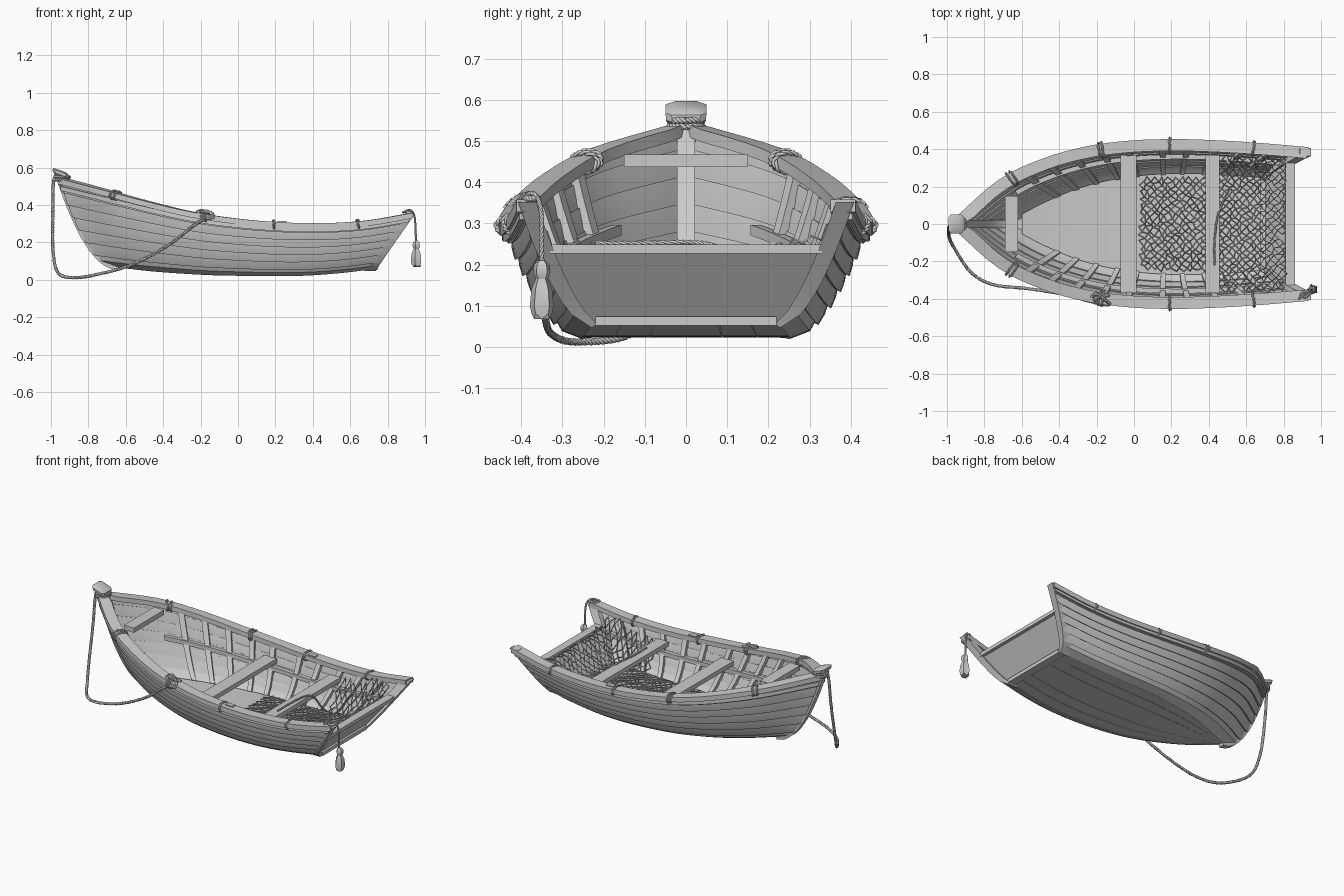
import bpy, bmesh, math, random
from mathutils import Vector as V

if "Cube" in bpy.data.objects:
    bpy.data.objects.remove(bpy.data.objects["Cube"])
random.seed(4)

# Nine stations from bow to stern: bottom edge and sheer edge as (half width, height)
BOT = [(.012, .07), (.10, .05), (.17, .037), (.215, .028), (.24, .025), (.25, .023), (.25, .027), (.24, .04), (.225, .06)]
TOP = [(.016, .535), (.222, .473), (.335, .41), (.40, .355), (.43, .32), (.437, .30), (.43, .295), (.415, .31), (.395, .35)]
BOT = [V((-.64 + .17 * i, *p)) for i, p in enumerate(BOT)]
TOP = [V((-.95 + .235 * i, *p)) for i, p in enumerate(TOP)]


def spline(pts, u):
    """Catmull-Rom through pts, u in 0..1"""
    n = len(pts) - 1
    f = min(max(u, 0), 1) * n
    i = min(int(f), n - 1)
    f -= i
    b, c = pts[i], pts[i + 1]
    a = pts[i - 1] if i else 2 * b - c
    d = pts[i + 2] if i + 2 <= n else 2 * c - b
    return .5 * (2 * b + (c - a) * f + (2 * a - 5 * b + 4 * c - d) * f * f + (3 * b - a - 3 * c + d) * f ** 3)


def raw(s, t):
    b, c = spline(BOT, s), spline(TOP, s)
    return V((b.x + (c.x - b.x) * t ** min(1, .5 + .7 * s), b.y + (c.y - b.y) * t ** .58, b.z + (c.z - b.z) * t))


def hull(s, t, off=0):
    """Point on the left half of the hull, pushed outward by off"""
    s, t = min(max(s, 0), 1), min(max(t, 0), 1)
    e = .02
    ds = raw(min(s + e, 1), t) - raw(max(s - e, 0), t)
    dt = raw(s, min(t + e, 1)) - raw(s, max(t - e, 0))
    p = raw(s, t) + dt.cross(ds).normalized() * off
    p.y = max(p.y, 0)
    return p


def finish(name, bm, mirror=False, smooth=True):
    bmesh.ops.recalc_face_normals(bm, faces=bm.faces)
    me = bpy.data.meshes.new(name)
    bm.to_mesh(me)
    bm.free()
    ob = bpy.data.objects.new(name, me)
    bpy.context.collection.objects.link(ob)
    if mirror:
        m = ob.modifiers.new("Mirror", 'MIRROR')
        m.use_axis = (False, True, False)
        m.use_mirror_merge = False
    if smooth:
        bpy.context.view_layer.objects.active = ob
        ob.select_set(True)
        bpy.ops.object.shade_smooth_by_angle(angle=.6)
        ob.select_set(False)
    return ob


def loft(name, rings, mirror=True):
    bm = bmesh.new()
    vs = [[bm.verts.new(p) for p in r] for r in rings]
    n = len(vs[0])
    for a, b in zip(vs, vs[1:]):
        for i in range(n):
            bm.faces.new((a[i], a[(i + 1) % n], b[(i + 1) % n], b[i]))
    bm.faces.new(vs[0])
    bm.faces.new(vs[-1])
    return finish(name, bm, mirror)


def box(name, c, size, mirror=False):
    x, y, z = (d / 2 for d in size)
    ring = lambda k: [V(c) + V((a, k, b)) for a, b in ((-x, -z), (x, -z), (x, z), (-x, z))]
    return loft(name, [ring(-y), ring(y)], mirror)


def rope(name, pts, r=.009, strands=3, steps=60, twist=12, mirror=False):
    """Twisted rope: thin strands winding round a smooth path"""
    pts = [V(p) for p in pts]
    cu = bpy.data.curves.new(name, 'CURVE')
    cu.dimensions = '3D'
    cu.bevel_depth = r * .58
    cu.bevel_resolution = 1
    cu.use_fill_caps = True
    for k in range(strands):
        sp = cu.splines.new('POLY')
        sp.points.add(steps)
        for i in range(steps + 1):
            u = i / steps
            d = spline(pts, u + .005) - spline(pts, u - .005)
            q = d.to_track_quat('Z', 'Y')
            a = math.tau * (twist * u + k / strands)
            p = spline(pts, u) + q @ V((math.cos(a), math.sin(a), 0)) * r * .5
            sp.points[i].co = (*p, 1)
    ob = bpy.data.objects.new(name, cu)
    bpy.context.collection.objects.link(ob)
    if mirror:
        m = ob.modifiers.new("Mirror", 'MIRROR')
        m.use_axis = (False, True, False)
    return ob


S = [i / 32 for i in range(33)]

# Overlapping side planks
N = 7
for k in range(N):
    a, b = k / N, min((k + 1.15) / N, 1)
    loft(f"plank_{k + 1}", [[hull(s, a, .014 if k else .004), hull(s, (a + b) / 2, .01), hull(s, b, .002),
                             hull(s, b, -.012), hull(s, (a + b) / 2, -.01), hull(s, a, -.004)] for s in S])

# Flat bottom boards and inner floor
for k in range(3):
    lo, hi = k / 3 + (.008 if k else 0), (k + 1) / 3
    loft(f"bottom_board_{k + 1}", [[V((p.x, p.y * f * 1.03, p.z + h)) for f, h in ((lo, 0), (hi, 0), (hi, .02), (lo, .02))]
                                   for p in (spline(BOT, s) for s in S)])
loft("floor", [[V((p.x, y, p.z + h)) for y, h in ((0, .018), (p.y, .018), (p.y + .02, .035), (0, .035))]
               for p in (spline(BOT, s) for s in S[1:-1])])


# Gunwale, rub rail and inner stringer
def rail(name, t, o, i, lo, hi, stations):
    rings = []
    for s in stations:
        p, q = hull(s, t, o), hull(s, t, i)
        q.z = p.z = raw(s, t).z
        rings.append([p + V((0, 0, lo)), p + V((0, 0, hi)), q + V((0, 0, hi)), q + V((0, 0, lo))])
    loft(name, rings)


rail("gunwale", 1, .018, -.05, -.022, .008, S)
rail("rub_rail", .9, .022, 0, -.012, .012, S)
rail("stringer", .55, -.012, -.04, -.012, .014, S[4:-1])

# Ribs
for k, x in enumerate((-.6, -.47, -.33, -.18, -.04, .15, .29, .45, .6, .75)):
    s, w = (x + .95) / 1.88, .009
    loft(f"rib_{k + 1}", [[hull(s - w, t, -.008), hull(s + w, t, -.008), hull(s + w, t, -.03), hull(s - w, t, -.03)]
                          for t in (.04, .1, .2, .35, .5, .65, .8, .97)])

# Stem post with a slanted head
rings = []
for t in (0, .02, .05, .1, .2, .35, .5, .7, .85, 1):
    p = raw(0, t)
    d = raw(0, min(t + .03, 1)) - raw(0, max(t - .03, 0))
    n = V((-d.z, 0, d.x)).normalized()
    rings.append([V((p.x, y, p.z)) + n * o for y, o in ((-.022, -.04), (-.018, .018), (.018, .018), (.022, -.04))])
loft("stem_post", rings, False)
loft("stem_head", [[V((x + a * w * .85, b * w, z - a * .3 * w)) for a, b in ((-1, -.7), (-.7, -1), (.7, -1), (1, -.7), (1, .7), (.7, 1), (-.7, 1), (-1, .7))]
                   for x, z, w in ((-.938, .50, .028), (-.943, .545, .034), (-.948, .56, .048), (-.95, .578, .05), (-.95, .586, .036))], False)
ring = lambda c, r, n=12: [V(c) + V((math.cos(math.tau * i / n) * r, math.sin(math.tau * i / n) * r, 0)) for i in range(n + 1)]
for z in (.535, .55):
    rope("stem_rope_wrap", ring((-.941, 0, z), .04), .008, twist=8)

# Transom panel, side frames, sill and top beam
T = [i / 10 for i in range(11)]
loft("transom", [[p, p - V((.03, 0, 0)), V((p.x - .03, 0, p.z)), V((p.x, 0, p.z))] for p in (raw(1, t * .6) for t in T)])
rings = []
for t in T:
    p, q = hull(1, t, .014), hull(1, t, -.035)
    q.z, q.x = p.z + .008, p.x
    p.z = max(p.z, .035)
    rings.append([p + V((.014, 0, .008 * t)), p + V((-.045, 0, .008 * t)), q + V((-.045, 0, 0)), q + V((.014, 0, 0))])
loft("stern_frame", rings)
box("transom_sill", (.72, 0, .063), (.05, .44, .022))
box("transom_beam", (.836, 0, .238), (.05, .66, .022))

# Seats
box("bow_seat", (-.655, 0, .452), (.07, .30, .03))
box("middle_seat", (-.03, 0, .232), (.085, .74, .028))
box("rear_seat", (.42, 0, .232), (.075, .74, .028))

# Rope lashings round the gunwale
for x, turns in ((-.65, 2), (-.17, 2), (.2, 1), (.65, 1)):
    for k in range(turns):
        s = (x + .018 * (k - turns / 2) + .95) / 1.88
        c, n = hull(s, 1), hull(s, 1, .03) - hull(s, 1, -.03)
        n.z = 0
        n.normalize()
        c += n * -.016 + V((0, 0, -.008))
        w = .039 + random.uniform(0, .003)
        pts = [c + n * math.cos(a) * w + V((random.uniform(-.005, .005), 0, math.sin(a) * .024)) for a in (math.tau * i / 12 for i in range(12))]
        rope("lashing", pts + pts[:1], .007, 2, 30, 6, True)
rope("mooring_knot", [(-.24, -.4, .345), (-.2, -.375, .37), (-.15, -.41, .36), (-.13, -.43, .335), (-.18, -.428, .33), (-.21, -.4, .365), (-.13, -.38, .35)], .009)
box("oarlock_block", (.235, .412, .308), (.05, .03, .012), True)

# Mooring rope hanging from the bow to the side
rope("mooring_rope", [(-.955, 0, .57), (-.985, -.01, .53), (-.99, -.03, .35), (-.988, -.07, .15), (-.96, -.13, .035),
                      (-.87, -.26, .012), (-.75, -.325, .03), (-.57, -.345, .08), (-.38, -.375, .18), (-.25, -.41, .28), (-.17, -.43, .335)],
     .009, 3, 240, 50)
rope("seat_cord", [(.52, .2, .1), (.49, .15, .14), (.465, .09, .23), (.445, .03, .253), (.43, -.1, .252), (.43, -.22, .252)], .006)

# Tassel hanging off the stern
rope("tassel_cord", [(.88, -.40, .36), (.92, -.37, .372), (.945, -.352, .33), (.952, -.35, .19)], .006)
rope("tassel_knot", ring((.915, -.375, .36), .016), .008)
rings = []
for z, r in ((.21, .008), (.2, .018), (.18, .02), (.165, .014), (.14, .024), (.1, .028), (.068, .024)):
    rings.append([V((.955 + math.cos(a) * r * (.8 + .3 * (i % 2)), -.35 + math.sin(a) * r * (.8 + .3 * (i % 2)), z + (.014 * (i % 2) if z < .07 else 0)))
                  for i, a in enumerate(math.tau * j / 10 for j in range(10))])
loft("tassel", rings, False)


# Fishing net draped over the floor, sides and transom
def net_height(x, y):
    s, z = min((x + .8) / 1.65, 1), .3
    for k in range(41):
        q = hull(s, k / 40, -.035)
        if q.y >= abs(y):
            z = q.z
            break
    z = max(z, spline(BOT, (x + .64) / 1.36).z + .04, .09 + (x - .68) * 1.3)
    return min(z, .235 + .4 * max(0, abs(y) - .2)) + random.uniform(0, .008)


bm, grid, C = bmesh.new(), {}, .019


def knot(i, j):
    if (i, j) not in grid:
        x, y = .05 + i * C + random.uniform(-.008, .008), j * C + random.uniform(-.008, .008)
        grid[i, j] = bm.verts.new((x, y, net_height(x, y)))
    return grid[i, j]


for i in range(40):
    for j in range(-18, 19):
        x, y = .05 + i * C, abs(j * C)
        if (i + j) % 2 and y < (.23 if x < .46 else .345) and random.random() > .06:
            bm.faces.new([knot(i - 1, j), knot(i, j - 1), knot(i + 1, j), knot(i, j + 1)])
net = finish("fishing_net", bm, smooth=False)
w = net.modifiers.new("Wireframe", 'WIREFRAME')
w.thickness = .007
w.use_boundary = True
w.use_even_offset = False
